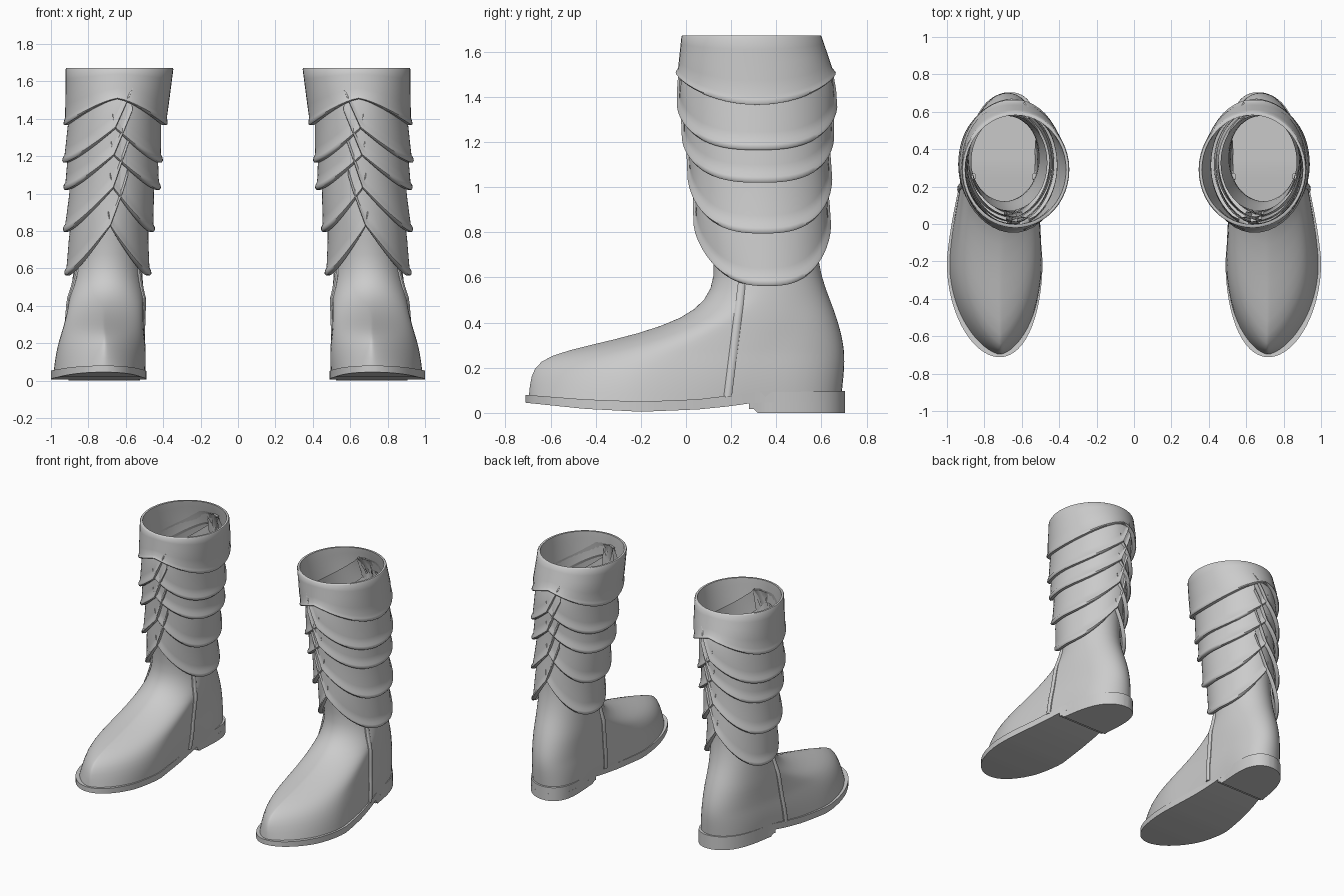
import bpy, bmesh
from math import sin, cos, pi, sqrt, radians

cube = bpy.data.objects.get("Cube")
if cube:
    bpy.data.objects.remove(cube)

leather = bpy.data.materials.new("grey_leather")
leather.use_nodes = True
GREY = (0.6, 0.6, 0.6, 1)
leather.diffuse_color = GREY
leather.node_tree.nodes["Principled BSDF"].inputs["Base Color"].default_value = GREY


def interp(table, z):
    """Interpolate table rows by their first column, clamped at the ends."""
    if z <= table[0][0]:
        return table[0][1:]
    for a, b in zip(table, table[1:]):
        if z <= b[0]:
            f = (z - a[0]) / (b[0] - a[0])
            return tuple(p + f * (q - p) for p, q in zip(a[1:], b[1:]))
    return table[-1][1:]


def loft(name, rows, closed=True, caps=False, subdivide=0, angle=40):
    """Skin rows of points, mirror the result to make the pair."""
    bm = bmesh.new()
    grid = [[bm.verts.new(p) for p in row] for row in rows]
    n = len(grid[0])
    for a, b in zip(grid, grid[1:]):
        for i in range(n if closed else n - 1):
            j = (i + 1) % n
            bm.faces.new((a[i], a[j], b[j], b[i]))
    if caps:
        bm.faces.new(grid[0])
        bm.faces.new(grid[-1])
    bmesh.ops.recalc_face_normals(bm, faces=bm.faces)
    mesh = bpy.data.meshes.new(name)
    bm.to_mesh(mesh)
    bm.free()
    mesh.materials.append(leather)
    ob = bpy.data.objects.new(name, mesh)
    bpy.context.collection.objects.link(ob)
    bpy.ops.object.select_all(action='DESELECT')
    ob.select_set(True)
    bpy.context.view_layer.objects.active = ob
    bpy.ops.object.shade_smooth_by_angle(angle=radians(angle))
    if subdivide:
        ob.modifiers.new("smooth", 'SUBSURF').levels = subdivide
        ob.modifiers["smooth"].render_levels = subdivide
    ob.modifiers.new("pair", 'MIRROR').use_mirror_merge = False


# Outer hull of the shaft: height, centre x, half width, centre y, half depth
SHELL = [
    (0.57, 0.69, 0.222, 0.36, 0.25),
    (0.80, 0.685, 0.235, 0.34, 0.285),
    (1.03, 0.667, 0.25, 0.328, 0.303),
    (1.17, 0.665, 0.258, 0.32, 0.315),
    (1.37, 0.655, 0.27, 0.315, 0.34),
    (1.50, 0.645, 0.278, 0.31, 0.348),
    (1.67, 0.633, 0.288, 0.29, 0.31),
]

# Foot and ankle: height, front y, widest y, back y, half width
FOOT = [
    (0.05, -0.70, -0.2, 0.69, 0.247),
    (0.12, -0.695, -0.2, 0.697, 0.245),
    (0.20, -0.68, -0.17, 0.705, 0.235),
    (0.255, -0.61, -0.1, 0.705, 0.222),
    (0.30, -0.43, 0.0, 0.70, 0.214),
    (0.35, -0.21, 0.1, 0.69, 0.206),
    (0.42, -0.01, 0.22, 0.67, 0.2),
    (0.50, 0.09, 0.32, 0.64, 0.192),
    (0.60, 0.13, 0.36, 0.60, 0.183),
]


def spine(y, z):
    """Centre line of the foot, bent inward at toe and heel."""
    f = min(z / 0.6, 1)
    return 0.745 - 0.05 * f - 0.1 * (1 - f) * (y + 0.2) ** 2


def fullness(t, z):
    """Width factor from the widest point (0) to toe (-1) or heel (1)."""
    f = min(z / 0.5, 1)
    if t < 0:
        ridge = 0.5 + 0.8 * min(f, 1 - f)
        return max(0, 1 - t * t) ** ridge
    waist = 1 - 0.28 * (1 - f) * min(1, t / 0.6) ** 1.2
    return waist * sqrt(max(0, 1 - t ** (8 - 6 * f)))


def foot_ring(z, count=40):
    front, mid, back, half = interp(FOOT, z)
    ring = []
    for i in range(count):
        a = 2 * pi * i / count
        t = sin(a)
        y = mid + t * (back - mid if t > 0 else mid - front)
        side = 0 if i in (count // 4, 3 * count // 4) else (1 if cos(a) > 0 else -1)
        ring.append((spine(y, z) + side * half * fullness(t, z), y, z))
    return ring


def shell_ring(z, inset, count=40):
    cx, hx, cy, hy = interp(SHELL, z)
    return [(cx + (hx - inset) * cos(2 * pi * i / count),
             cy + (hy - inset) * sin(2 * pi * i / count), z) for i in range(count)]


# Boot body, open at the top inside the shaft
rows = [foot_ring(r[0]) for r in FOOT]
rows += [shell_ring(z, 0.047) for z in (0.75, 0.9, 1.05)]
loft("boot_body", rows, subdivide=1, angle=180)


# Sole and heel, lofted along y
def sole_half_width(y):
    t = (y + 0.2) / (0.512 if y < -0.2 else 0.905)
    return max(0.256 * fullness(t, 0), 0.006)


SOLE = [(-0.71, 0.045, 0.08), (-0.45, 0.018, 0.06), (-0.2, 0.005, 0.05),
        (0.05, 0.015, 0.06), (0.2, 0.03, 0.078), (0.3, 0.045, 0.09), (0.7, 0.05, 0.097)]


def slab(name, start, end, heights, flat_start=False):
    rows = []
    steps = 36
    for i in range(steps + 1):
        f = i / steps
        f = sin(f * pi / 2) if flat_start else (1 - cos(f * pi)) / 2
        y = start + (end - start) * f
        low, high = heights(y)
        w, c = sole_half_width(y), spine(y, 0)
        rows.append([(c - w, y, low), (c + w, y, low), (c + w, y, high), (c - w, y, high)])
    loft(name, rows, caps=True)


slab("sole", -0.711, 0.704, lambda y: interp(SOLE, y))
slab("heel", 0.28, 0.704,
     lambda y: (0.0 if y > 0.3 else 0.018, interp(SOLE, y)[0] + 0.001), True)

# Piping on both sides of the ankle
for side, label in ((1, "outer"), (-1, "inner")):
    rows = []
    for i in range(13):
        z = 0.07 + 0.56 * i / 12
        y = 0.185 + 0.07 * i / 12
        front, mid, back, half = interp(FOOT, z)
        t = (y - mid) / (back - mid if y > mid else mid - front)
        x = spine(y, z) + side * half * fullness(t, z)
        rows.append([(x + 0.013 * cos(a), y + 0.019 * sin(a), z)
                     for a in (2 * pi * k / 10 for k in range(10))])
    loft(label + "_piping", rows, caps=True)


# Overlapping leather scales: height fraction and outward offset down the profile
PROFILE = [(1, -0.035), (0.6, -0.02), (0.25, -0.007), (0.13, -0.002), (0.08, 0.008),
           (0.03, 0.011), (0, 0.004), (0.0, -0.016), (0.15, -0.03), (0.5, -0.04)]


def scale(name, side, low, rise, lift, reach):
    """Half band whose ends climb and tuck under the band above."""
    rows = []
    for frac, offset in PROFILE:
        row = []
        for i in range(37):
            a = radians(reach * (i / 18 - 1))
            past = max(0, abs(a) - pi / 2)
            bottom = low + rise * (1 - cos(a)) ** 1.3 + 0.5 * past
            z = min(bottom + 0.32 * frac, 1.6)
            cx, hx, cy, hy = interp(SHELL, z)
            out = offset + lift - 0.06 * past
            row.append((cx + side * (hx + out) * cos(a), cy + (hy + out) * sin(a), z))
        rows.append(row)
    loft(name, rows, closed=False, angle=50)


LAYERS = [(1.165, 0.18), (1.02, 0.18), (0.795, 0.23), (0.562, 0.26)]
for number, (low, rise) in enumerate(LAYERS, 1):
    scale(f"outer_scale_{number}", 1, low, rise, 0.006, 108)
    scale(f"inner_scale_{number}", -1, low, rise, -0.006, 94)

# Top cuff with a wavy lower edge and a rolled rim
CUFF = [(0.1, -0.03), (0, -0.02), (0, 0.004), (0.03, 0.009), (0.08, 0.005), (0.14, 0.0),
        (0.35, 0), (0.6, 0), (0.8, 0), (0.98, 0), (1, -0.004), (1, -0.018),
        (0.8, -0.022), (0.4, -0.026), (0.1, -0.03)]
rows = []
for frac, offset in CUFF:
    row = []
    for i in range(48):
        a = 2 * pi * i / 48
        bottom = 1.365 + 0.14 * (1 - abs(cos(a)) ** 1.35)
        z = bottom + (1.672 - bottom) * frac
        cx, hx, cy, hy = interp(SHELL, z)
        row.append((cx + (hx + offset) * cos(a), cy + (hy + offset) * sin(a), z))
    rows.append(row)
loft("cuff", rows, angle=50)
